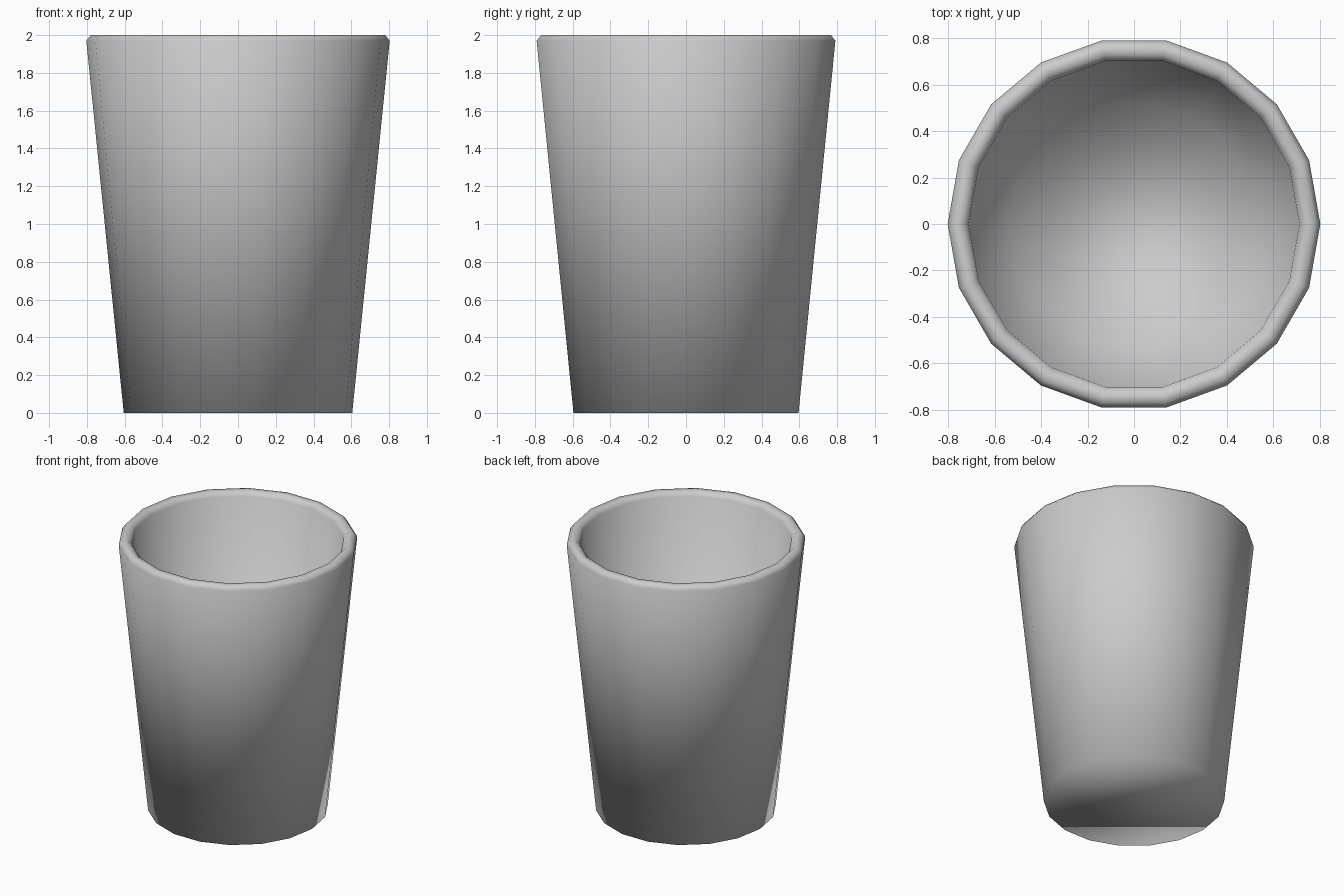
import bpy, bmesh, math

if "Cube" in bpy.data.objects:
    bpy.data.objects.remove(bpy.data.objects["Cube"])

SIDES = 18
# (radius, height) from the underside centre, up the outside, over the rim, down inside
PROFILE = [(0.605, 0.0), (0.803, 1.97), (0.78, 2.0), (0.74, 2.0),
           (0.713, 1.97), (0.525, 0.08)]

# Cup: rings of the profile bridged with quads, closed by two floor faces
bm = bmesh.new()
rings = [[bm.verts.new((r * math.cos(2 * math.pi * i / SIDES),
                        r * math.sin(2 * math.pi * i / SIDES), z))
          for i in range(SIDES)] for r, z in PROFILE]
for a, b in zip(rings, rings[1:]):
    for i in range(SIDES):
        j = (i + 1) % SIDES
        bm.faces.new((a[i], a[j], b[j], b[i]))
bm.faces.new(rings[0][::-1])   # underside
bm.faces.new(rings[-1])        # inner floor
for f in bm.faces:
    f.smooth = True
mesh = bpy.data.meshes.new("cup")
bm.to_mesh(mesh)
bm.free()
cup = bpy.data.objects.new("cup", mesh)
bpy.context.collection.objects.link(cup)
